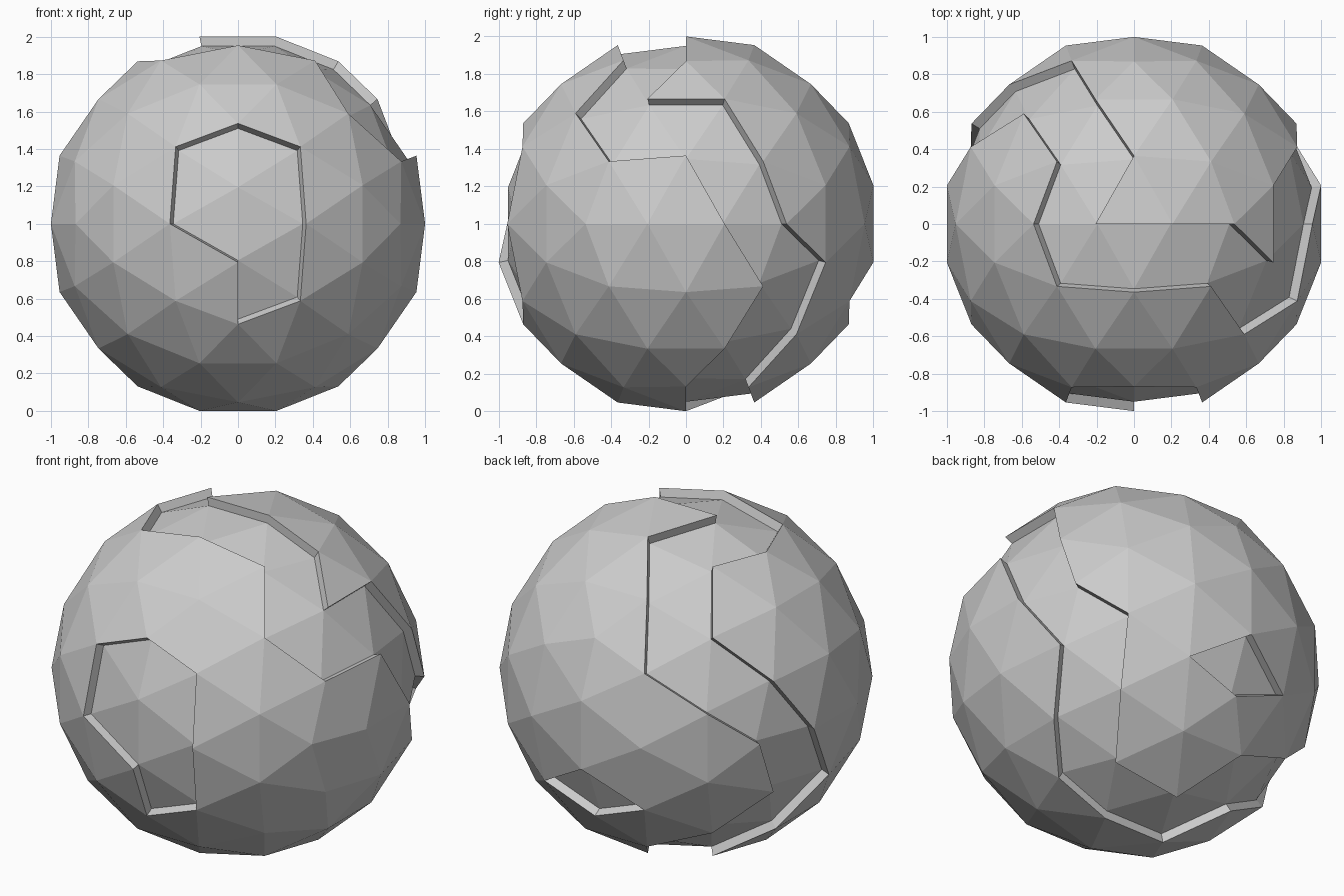
import bpy, bmesh
from itertools import product
from mathutils import Vector

if "Cube" in bpy.data.objects:
    bpy.data.objects.remove(bpy.data.objects["Cube"])

OUTER, INNER = 1.0213, 0.970      # raised plates and sunken groove radii
P = (1 + 5 ** 0.5) / 2

# Points of a three-way split icosahedron, as symmetric families
families = [(0, P, 1), (1, 1, 1), (1, P * P, 0), (0, 3 * P, 1),
            (P, 1 + 2 * P, 2), (2 * P, P + 2, 1)]
points = set()
for f in families:
    for k in range(3):
        for s in product((1, -1), repeat=3):
            v = Vector([f[(i + k) % 3] * s[i] for i in range(3)]).normalized()
            points.add(tuple(round(c, 6) for c in v))

bm = bmesh.new()
for p in sorted(points):
    bm.verts.new(p)
hull = bmesh.ops.convex_hull(bm, input=bm.verts[:])
bmesh.ops.recalc_face_normals(bm, faces=bm.faces[:])


def near(p):
    return max(bm.verts, key=lambda v: v.co.dot(Vector(p)))


# Two closed seam lines that border the winding groove
seam_a = [(-.2, 0, .98), (.2, 0, .98), (.53, 0, .85), (.73, -.2, .65),
          (.73, .2, .65), (.86, .4, .33), (.85, .53, 0), (.65, .73, -.2),
          (.58, .58, -.58), (.4, .33, -.86), (0, .36, -.93), (-.2, .65, -.73),
          (-.58, .58, -.58), (-.86, .4, -.33), (-.85, .53, 0), (-.65, .73, .2),
          (-.33, .86, .4), (-.2, .65, .73), (0, .36, .93)]
seam_b = [(0, -.36, .93), (.4, -.33, .86), (.58, -.58, .58), (.86, -.4, .33),
          (.93, 0, .36), (.98, .2, 0), (.86, .4, -.33), (.73, .2, -.65),
          (.53, 0, -.85), (.2, 0, -.98), (-.2, 0, -.98), (-.4, .33, -.86),
          (-.73, .2, -.65), (-.93, 0, -.36), (-.98, .2, 0), (-.86, .4, .33),
          (-.58, .58, .58), (-.4, .33, .86), (-.53, 0, .85), (-.4, -.33, .86)]
fence = set()
for seam in (seam_a, seam_b):
    ring = [near(p) for p in seam]
    for a, b in zip(ring, ring[1:] + ring[:1]):
        fence.add(bm.edges.get((a, b)))

# Groove: flood fill between the seams
seed = max(bm.faces, key=lambda f: f.calc_center_median().dot(Vector((.82, 0, .57))))
low, stack = {seed}, [seed]
while stack:
    for e in stack.pop().edges:
        if e not in fence:
            for g in e.link_faces:
                if g not in low:
                    low.add(g)
                    stack.append(g)

# Front recess: one full hexagon plus the right half of the next
low.update(near((0, -.98, .2)).link_faces)
low.update(f for f in near((0, -.98, -.2)).link_faces
           if f.calc_center_median().x > 0.01)
# Back notch: two triangles sharing an edge
low.update(bm.edges.get((near((0, .98, -.2)), near((0, .85, -.53)))).link_faces)

# Raise every other face as plates with radial walls
for v in bm.verts:
    v.co *= INNER
high = [f for f in bm.faces if f not in low]
res = bmesh.ops.extrude_face_region(bm, geom=high)
for v in res["geom"]:
    if isinstance(v, bmesh.types.BMVert):
        v.co *= OUTER / INNER
bmesh.ops.delete(bm, geom=[v for v in bm.verts if not v.link_faces], context='VERTS')
bmesh.ops.recalc_face_normals(bm, faces=bm.faces[:])
bmesh.ops.translate(bm, verts=bm.verts[:], vec=(0, 0, 1))

mesh = bpy.data.meshes.new("grooved_ball")
bm.to_mesh(mesh)
bm.free()
ball = bpy.data.objects.new("grooved_ball", mesh)
bpy.context.collection.objects.link(ball)
